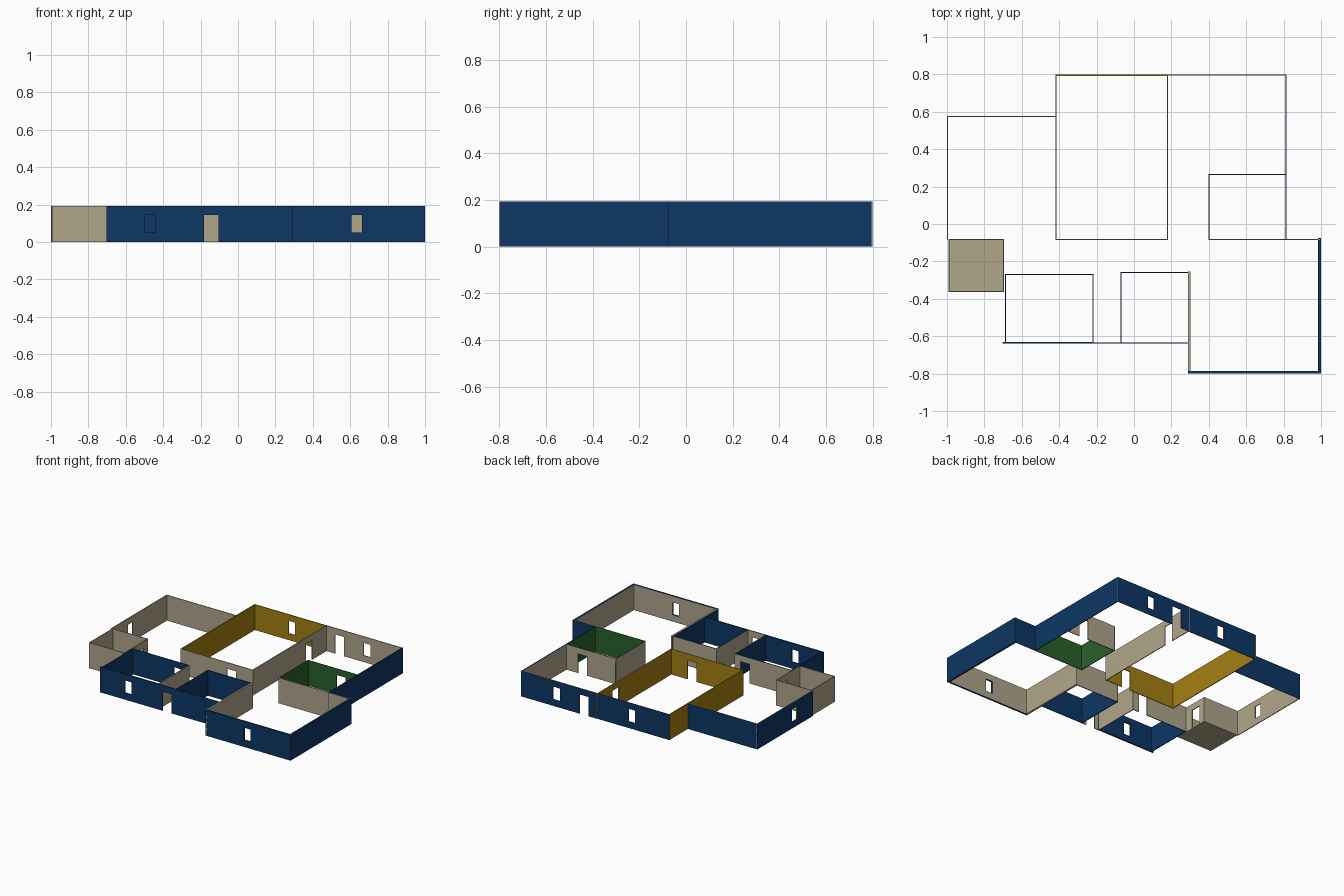
import bpy, bmesh
from mathutils import Vector

if "Cube" in bpy.data.objects:
    bpy.data.objects.remove(bpy.data.objects["Cube"])

H, SILL, HEAD = 0.192, 0.05, 0.145      # wall top, window sill, opening head
THIN, THICK = 0.006, 0.014
DOOR, WINDOW = 0.075, 0.056             # opening widths


def material(name, rgb):
    m = bpy.data.materials.new(name)
    m.diffuse_color = (*rgb, 1)
    m.use_nodes = True
    m.node_tree.nodes["Principled BSDF"].inputs["Base Color"].default_value = m.diffuse_color
    return m


BLUE = material("blue_paint", (0.004, 0.038, 0.13))
TAN = material("tan_plaster", (0.44, 0.38, 0.26))
GOLD = material("gold_paint", (0.37, 0.215, 0.006))
GREEN = material("green_paint", (0.022, 0.12, 0.024))


def wall(name, p, q, left, right, doors=(), windows=(), t=THIN):
    """Wall along p-q; left/right are the finishes on each side.
    Openings are given by the x or y coordinate of their centre."""
    p, q = Vector((*p, 0)), Vector((*q, 0))
    d = (q - p).normalized()
    n = Vector((-d.y, d.x, 0))
    p, q = p - d * t / 2, q + d * t / 2
    axis = 0 if abs(d.x) > 0.5 else 1
    length = (q - p).length
    holes = [(abs(c - p[axis]), w, z) for cs, w, z in
             ((doors, DOOR, 0), (windows, WINDOW, SILL)) for c in cs]
    us = sorted({0, length} | {c + s * w / 2 for c, w, _ in holes for s in (-1, 1)})
    zs = [0, SILL, HEAD, H]

    # grid cells kept around the openings
    solid = set()
    for i in range(len(us) - 1):
        mid = (us[i] + us[i + 1]) / 2
        for j in range(3):
            if not any(abs(mid - c) < w / 2 and z <= zs[j] < HEAD for c, w, z in holes):
                solid.add((i, j))

    bm = bmesh.new()

    def face(pts, mat):
        f = bm.faces.new([bm.verts.new(p + d * us[i] + n * (s * t / 2) + Vector((0, 0, zs[j])))
                          for i, j, s in pts])
        f.material_index = mat

    for i, j in solid:
        ring = [(i, j), (i + 1, j), (i + 1, j + 1), (i, j + 1)]
        face([(*c, -1) for c in ring], 1)
        face([(*c, 1) for c in reversed(ring)], 0)
        for k, (di, dj) in enumerate(((0, -1), (1, 0), (0, 1), (-1, 0))):
            if (i + di, j + dj) not in solid:
                a, b = ring[k], ring[(k + 1) % 4]
                face([(*a, -1), (*a, 1), (*b, 1), (*b, -1)], 1)
    bmesh.ops.remove_doubles(bm, verts=bm.verts, dist=1e-5)
    bmesh.ops.recalc_face_normals(bm, faces=bm.faces)
    me = bpy.data.meshes.new(name)
    bm.to_mesh(me)
    bm.free()
    me.materials.append(left)
    me.materials.append(right)
    bpy.context.collection.objects.link(bpy.data.objects.new(name, me))


# left room
wall("left_room_back", (-0.997, 0.575), (-0.423, 0.575), BLUE, TAN)
wall("left_room_side", (-0.997, -0.08), (-0.997, 0.575), BLUE, TAN, windows=[0.135])

# small bathroom with floor
wall("bath_back", (-0.99, -0.083), (-0.70, -0.083), TAN, TAN)
wall("bath_left", (-0.988, -0.36), (-0.988, -0.083), TAN, TAN)
wall("bath_front", (-0.988, -0.36), (-0.698, -0.36), TAN, TAN)
wall("bath_right", (-0.698, -0.36), (-0.698, -0.083), TAN, TAN, doors=[-0.17])
bpy.ops.mesh.primitive_cube_add(size=1, location=(-0.843, -0.2215, 0.0015))
floor = bpy.context.object
floor.name = "bath_floor"
floor.scale = (0.29, 0.277, 0.003)
floor.data.materials.append(TAN)

# central gold room
wall("central_back", (-0.417, 0.795), (0.178, 0.795), BLUE, GOLD, windows=[-0.105])
wall("central_left", (-0.417, -0.082), (-0.417, 0.795), GOLD, GOLD)
wall("central_right", (0.18, -0.082), (0.18, 0.797), GOLD, TAN, doors=[0.585])
wall("central_front", (-0.417, -0.082), (0.18, -0.082), GOLD, TAN, doors=[0.005])

# back right room, with the green room in its corner
wall("right_room_back", (0.18, 0.797), (0.813, 0.797), BLUE, TAN, doors=[0.29], windows=[0.52])
wall("right_room_side", (0.813, 0.265), (0.813, 0.797), TAN, BLUE)
wall("green_room_side", (0.813, -0.082), (0.813, 0.265), GREEN, BLUE)
wall("green_room_back", (0.40, 0.265), (0.81, 0.265), TAN, GREEN, doors=[0.675])
wall("green_room_left", (0.40, -0.082), (0.40, 0.265), TAN, GREEN)
wall("green_room_front", (0.40, -0.082), (0.813, -0.082), GREEN, TAN)

# front right room
wall("front_room_back", (0.816, -0.082), (0.992, -0.082), BLUE, TAN)
wall("front_room_right", (0.992, -0.793), (0.992, -0.082), TAN, BLUE, t=THICK)
wall("front_room_front", (0.295, -0.793), (0.992, -0.793), TAN, BLUE, windows=[0.635], t=THICK)
wall("front_room_left", (0.295, -0.793), (0.295, -0.26), BLUE, TAN, t=THICK)

# middle front room
wall("middle_room_back", (-0.07, -0.26), (0.29, -0.26), TAN, BLUE)
wall("middle_room_left", (-0.07, -0.634), (-0.07, -0.26), TAN, BLUE)
wall("middle_room_front", (-0.07, -0.637), (0.29, -0.637), BLUE, BLUE)

# entrance between the front rooms
wall("entrance_front", (-0.217, -0.637), (-0.073, -0.637), TAN, BLUE, doors=[-0.143])

# left front room
wall("left_front_back", (-0.688, -0.27), (-0.22, -0.27), TAN, BLUE, doors=[-0.305])
wall("left_front_right", (-0.22, -0.634), (-0.22, -0.27), BLUE, TAN)
wall("left_front_left", (-0.688, -0.634), (-0.688, -0.27), BLUE, BLUE)
wall("left_front_front", (-0.698, -0.635), (-0.22, -0.635), BLUE, BLUE, windows=[-0.468], t=0.01)
